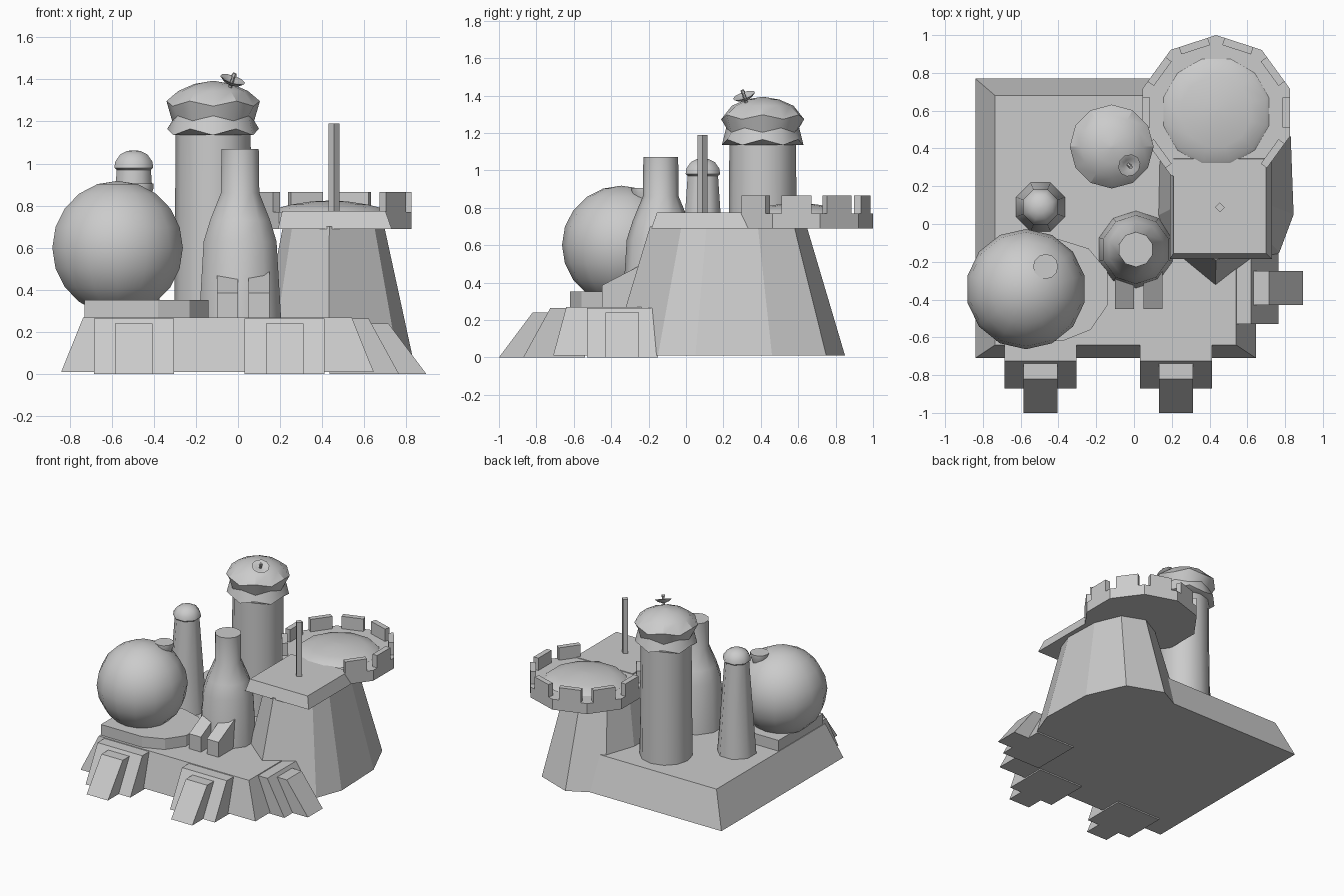
import bpy, bmesh, math
from mathutils import Vector

if "Cube" in bpy.data.objects:
    bpy.data.objects.remove(bpy.data.objects["Cube"])


def finish(name, bm, smooth=None):
    bmesh.ops.remove_doubles(bm, verts=bm.verts, dist=1e-4)
    bmesh.ops.recalc_face_normals(bm, faces=bm.faces)
    me = bpy.data.meshes.new(name)
    bm.to_mesh(me)
    bm.free()
    ob = bpy.data.objects.new(name, me)
    bpy.context.collection.objects.link(ob)
    if smooth:
        bpy.ops.object.select_all(action='DESELECT')
        ob.select_set(True)
        bpy.context.view_layer.objects.active = ob
        bpy.ops.object.shade_smooth_by_angle(angle=math.radians(smooth))
    return ob


def loft(name, rings, smooth=None):
    """Skin equal-length rings of points, capping both ends."""
    bm = bmesh.new()
    vs = [[bm.verts.new(p) for p in r] for r in rings]
    n = len(vs[0])
    for a, b in zip(vs, vs[1:]):
        for i in range(n):
            j = (i + 1) % n
            bm.faces.new((a[i], a[j], b[j], b[i]))
    bm.faces.new(vs[0][::-1])
    bm.faces.new(vs[-1])
    return finish(name, bm, smooth)


def lathe(name, x, y, profile, n, turn=0, smooth=35, wave=None):
    """Turn (radius, z) points; wave maps ring index to alternating z offset."""
    wave = wave or {}
    rings = []
    for k, (r, z) in enumerate(profile):
        w = wave.get(k, 0)
        rings.append([(x + r * math.cos(turn + math.tau * i / n),
                       y + r * math.sin(turn + math.tau * i / n),
                       z + w * (-1) ** i) for i in range(n)])
    return loft(name, rings, smooth)


def rect(x0, x1, y0, y1, z):
    return [(x0, y0, z), (x1, y0, z), (x1, y1, z), (x0, y1, z)]


def prism(name, pts, z0, z1):
    return loft(name, [[(x, y, z) for x, y in pts] for z in (z0, z1)])


# Sloped base slab
loft("base", [rect(-.84, .645, -.71, .77, .01), rect(-.735, .54, -.64, .68, .27)])


# Stepped buttresses: profile is (distance outward, z), swept sideways
def buttress(name, origin, out, side):
    o, u, s = Vector(origin), Vector(out), Vector(side)
    for tag, half, prof in (
            ("wide", .19, ((-.1, 0), (.23, 0), (.085, .265), (-.1, .265))),
            ("narrow", .09, ((0, 0), (.36, 0), (.18, .24), (0, .24)))):
        loft(f"{name}_{tag}", [[o + u * d + s * k * half + Vector((0, 0, z))
                                for d, z in prof] for k in (-1, 1)])


buttress("buttress_left", (-.495, -.64, 0), (0, -1, 0), (1, 0, 0))
buttress("buttress_middle", (.222, -.64, 0), (0, -1, 0), (1, 0, 0))
buttress("buttress_right", (.535, -.34, 0), (1, 0, 0), (0, 1, 0))

# Large tapered keep
foot = [(.43, -.40), (.77, -.15), (.845, .05), (.83, .46), (.7, .75), (.43, .85),
        (.18, .72), (.09, .46), (.08, .02), (.15, -.17)]
loft("keep", [[(x, y, .01) for x, y in foot],
              [(.44 + (x - .44) * .63, .23 + (y - .23) * .67, .70) for x, y in foot]])

# Square terrace and mast
loft("terrace", [rect(.19, .73, -.185, .36, .69), rect(.21, .70, -.155, .345, .775)])
lathe("mast", .455, .088, [(.026, .77), (.026, 1.19)], 4, smooth=None)

# Round platform with merlons and a low dome
px, py, pr = .435, .59, .41
lathe("round_platform", px, py, [(pr, .69), (pr, .77)], 10, math.radians(18), None)
apothem = pr * math.cos(math.pi / 10)
for deg in (0, 36, 72, 108, 144, 180, 216, 324):
    a = math.radians(deg)
    u, s = Vector((math.cos(a), math.sin(a), 0)), Vector((-math.sin(a), math.cos(a), 0))
    c = Vector((px, py, 0))
    loft(f"merlon_{deg}", [[c + u * d + s * k + Vector((0, 0, z)) for d, k in
                            ((apothem - .04, -.08), (apothem, -.08), (apothem, .08), (apothem - .04, .08))]
                           for z in (.76, .865)])
lathe("low_dome", px, .595, [(.295, .765), (.27, .785), (.19, .805), (.09, .82), (.01, .824)], 12,
      math.radians(15))

# Watch tower with a waisted head
tx, ty = -.118, .41
lathe("watch_tower", tx, ty, [(.185, .26), (.178, 1.15)], 12)
lathe("tower_head", tx, ty, [(.18, 1.135), (.218, 1.15), (.195, 1.215), (.222, 1.285),
                             (.165, 1.345), (.09, 1.378), (.01, 1.392)], 12,
      smooth=30, wave={1: .015, 2: -.012, 3: .012})

# Small dish tilted outward on the head
dish = lathe("dish", 0, 0, [(.012, -.012), (.04, -.002), (.062, .016), (.055, .016), (.03, .006), (.004, 0)], 10)
spike = lathe("dish_spike", 0, 0, [(.009, -.045), (.009, .03), (.013, .032), (.009, .048)], 6)
for ob in (dish, spike):
    ob.location = (-.03, .315, 1.385)
    ob.rotation_mode = 'QUATERNION'
    ob.rotation_quaternion = Vector((.3, -.3, .9)).to_track_quat('Z', 'Y')

# Bottle-shaped chimney with two wedge vents in front
lathe("bottle_chimney", .01, -.135, [(.205, .26), (.182, .63), (.15, .73), (.096, .86), (.093, 1.07)], 10,
      math.radians(18), 40)
vent = ((-.45, .26), (-.45, .385), (-.2, .515), (-.2, .26))
for i, x in enumerate((-.1, .05)):
    loft(f"wedge_vent_{i + 1}", [[(xx, y, z) for y, z in vent] for xx in (x, x + .1)])

# Slim tower with domed cap
lathe("slim_tower", -.495, .09, [(.14, .26), (.088, .97), (.1, .98), (.095, 1.01), (.07, 1.043), (.035, 1.06), (.005, 1.063)],
      8, math.radians(22.5), 45)

# Storage sphere, hatch and plinth
prism("plinth", [(-.73, -.62), (-.38, -.62), (-.23, -.56), (-.14, -.43), (-.14, -.25),
                 (-.24, -.13), (-.4, -.08), (-.73, -.08)], .26, .352)
bm = bmesh.new()
bmesh.ops.create_uvsphere(bm, u_segments=14, v_segments=10, radius=.318)
finish("storage_sphere", bm, 50).location = (-.572, -.345, .6)
lathe("sphere_hatch", -.468, -.225, [(.045, .82), (.066, .88), (.066, .905)], 12)
